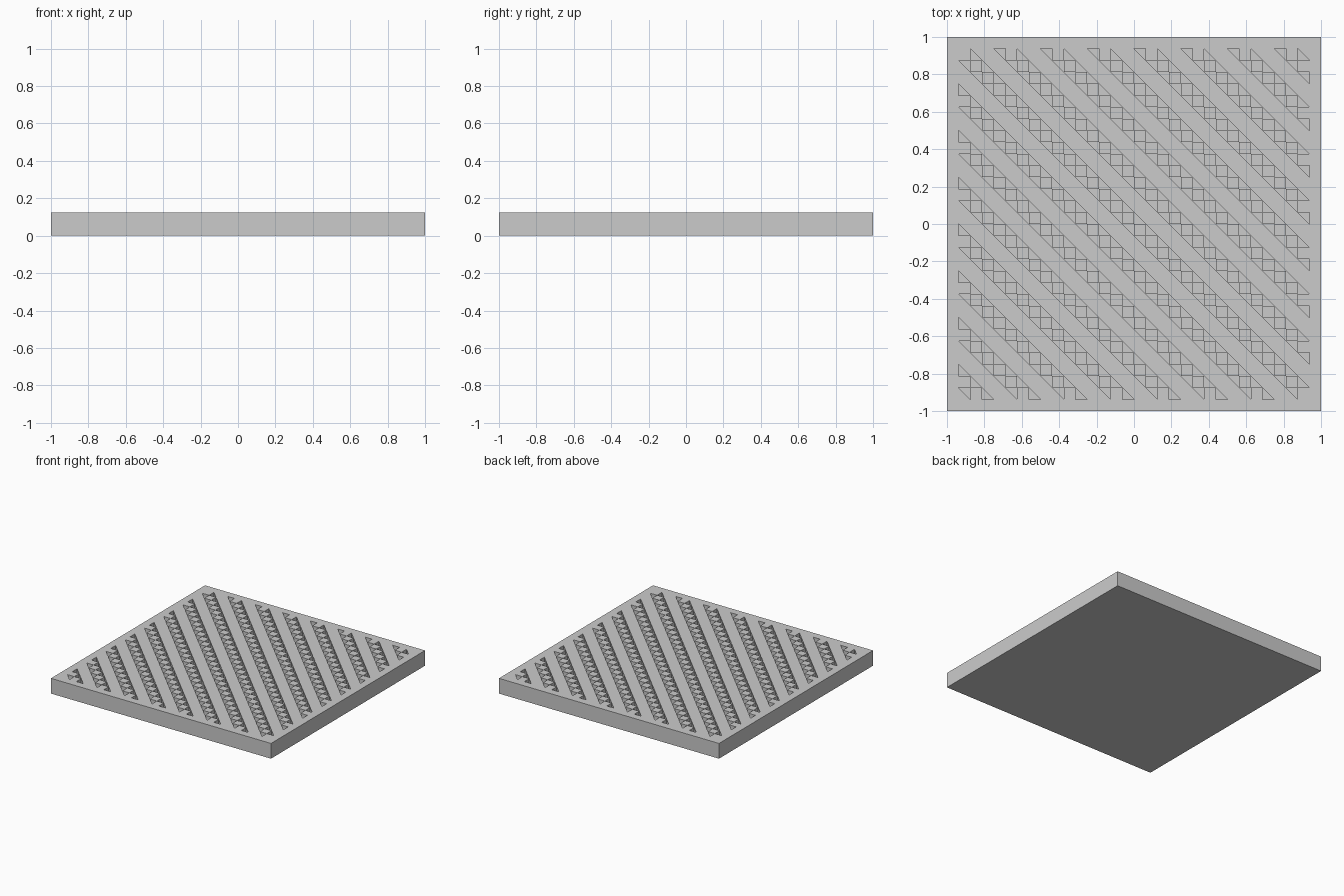
import bpy, bmesh

if "Cube" in bpy.data.objects:
    bpy.data.objects.remove(bpy.data.objects["Cube"])

CELL = 0.0625        # pattern unit
N = 32               # cells per side, including a one-cell border
HEIGHT = 0.125
DEPTH = 0.0625       # pocket depth

bm = bmesh.new()

# Grid of points on the top surface, row 0 at the back
pts = [[bm.verts.new((-1 + c * CELL, 1 - r * CELL, HEIGHT)) for c in range(N + 1)]
       for r in range(N + 1)]

# Top surface: every second diagonal is split into a flat half and a pocket half
pockets = []
for r in range(N):
    for c in range(N):
        a, b = pts[r][c], pts[r][c + 1]
        d, e = pts[r + 1][c], pts[r + 1][c + 1]
        inside = 0 < r < N - 1 and 0 < c < N - 1
        if inside and (c - r) % 2:
            lower = bm.faces.new((a, d, e))
            upper = bm.faces.new((a, e, b))
            pockets.append(lower if (c - r) % 4 == 1 else upper)
        else:
            bm.faces.new((a, d, e, b))

# Plate sides and bottom
rim = [ed for ed in bm.edges if ed.is_boundary]
geom = bmesh.ops.extrude_edge_only(bm, edges=rim)["geom"]
for v in geom:
    if isinstance(v, bmesh.types.BMVert):
        v.co.z = 0
base_edges = [ed for ed in bm.edges if ed.is_boundary]
bmesh.ops.edgeloop_fill(bm, edges=base_edges)

# Sink the triangular pockets
sunk = bmesh.ops.extrude_discrete_faces(bm, faces=pockets)["faces"]
for f in sunk:
    for v in f.verts:
        v.co.z = HEIGHT - DEPTH

bmesh.ops.recalc_face_normals(bm, faces=bm.faces[:])
mesh = bpy.data.meshes.new("tread_plate")
bm.to_mesh(mesh)
bm.free()
plate = bpy.data.objects.new("tread_plate", mesh)
bpy.context.collection.objects.link(plate)
